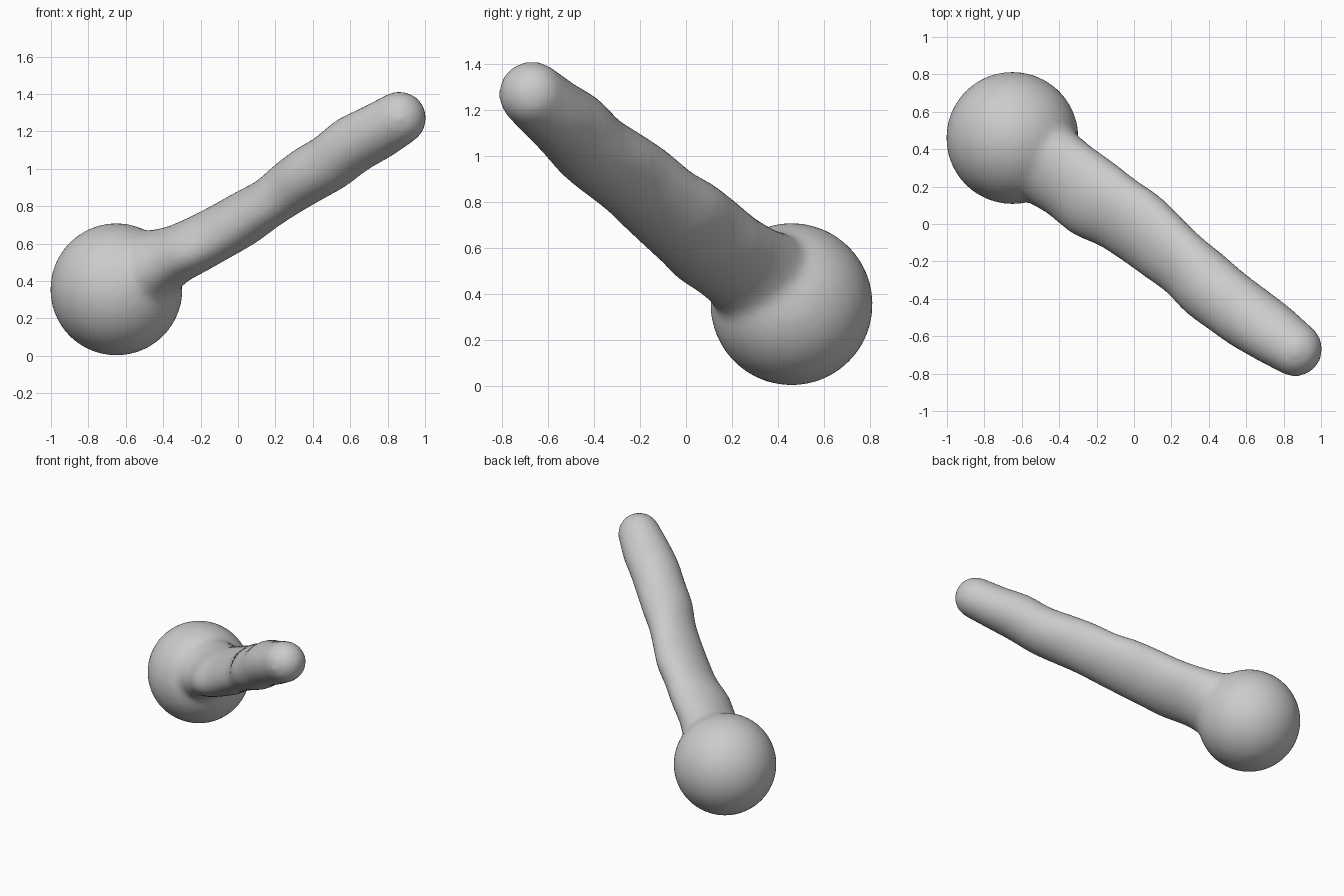
import bpy, bmesh, math
from mathutils import Vector, Matrix

if "Cube" in bpy.data.objects:
    bpy.data.objects.remove(bpy.data.objects["Cube"])

BALL = Vector((-0.65, 0.46, 0.355))   # centre of the ball
TIP = Vector((0.86, -0.67, 1.27))     # centre of the rounded tip
AXIS = TIP - BALL
D = AXIS.normalized()
E1 = Vector((-D.y, D.x, 0)).normalized()
E2 = D.cross(E1)

# Arm outline: position along axis, then half widths either side of the axis
# seen from the front, the right and the top
STATIONS = [
    (.10, .23, .23, .24, .24, .24, .24),
    (.14, .20, .185, .225, .225, .228, .222),
    (.20, .155, .160, .205, .215, .218, .210),
    (.28, .135, .162, .188, .228, .223, .215),
    (.36, .120, .170, .193, .215, .217, .183),
    (.44, .118, .170, .188, .211, .225, .170),
    (.52, .112, .157, .170, .203, .205, .167),
    (.60, .133, .155, .174, .191, .184, .166),
    (.68, .142, .161, .166, .190, .174, .193),
    (.76, .145, .163, .150, .192, .166, .190),
    (.84, .161, .153, .168, .167, .162, .190),
    (.92, .147, .158, .156, .152, .158, .175),
    (1.0, .142, .147, .145, .144, .147, .147),
]
NORMALS = [Vector((-.518, 0, .855)), Vector((0, .6295, .777)), Vector((.5993, .8006, 0))]
FLAT = [(n.dot(E1), n.dot(E2)) for n in NORMALS]
SIDES = 40


def section(row):
    """Fit an ellipse to the three pairs of half widths."""
    ups, lows = row[1::2], row[2::2]
    normal = Matrix(((0, 0), (0, 0)))
    rhs = Vector((0, 0))
    for (p, q), u, l in zip(FLAT, ups, lows):
        m = (u - l) / 2
        normal += Matrix(((p * p, p * q), (p * q, q * q)))
        rhs += Vector((p * m, q * m))
    c = normal.inverted() @ rhs
    form = Matrix([(p * p, 2 * p * q, q * q) for p, q in FLAT])
    a, b, d = form.inverted() @ Vector([((u + l) / 2) ** 2 for u, l in zip(ups, lows)])
    k = math.sqrt(a)
    return c, k, b / k, math.sqrt(max(d - b * b / a, .001))


def ring(bm, row, shrink=1.0, push=0.0):
    c, k, m, n = section(row)
    base = BALL + AXIS * row[0] + D * push + E1 * c.x + E2 * c.y
    verts = []
    for i in range(SIDES):
        t = 2 * math.pi * i / SIDES
        x, y = k * math.cos(t), m * math.cos(t) + n * math.sin(t)
        verts.append(bm.verts.new(base + (E1 * x + E2 * y) * shrink))
    return verts


def spline(a, b, c, d, t):
    return [.5 * (2 * q + (r - p) * t + (2 * p - 5 * q + 4 * r - s) * t * t
                  + (3 * q - p - 3 * r + s) * t ** 3) for p, q, r, s in zip(a, b, c, d)]


# Lofted arm with a domed tip
bm = bmesh.new()
rings = []
last = len(STATIONS) - 1
for i in range(last):
    a, d = STATIONS[max(i - 1, 0)], STATIONS[min(i + 2, last)]
    for j in range(4):
        rings.append(ring(bm, spline(a, STATIONS[i], STATIONS[i + 1], d, j / 4)))
for j in range(9):
    t = math.radians(j * 10.5)
    rings.append(ring(bm, STATIONS[-1], math.cos(t), .147 * math.sin(t)))
for r0, r1 in zip(rings, rings[1:]):
    for i in range(SIDES):
        j = (i + 1) % SIDES
        bm.faces.new((r0[i], r0[j], r1[j], r1[i]))
bm.faces.new(rings[0][::-1])
bm.faces.new(rings[-1])

# Ball at the lower end
bmesh.ops.create_icosphere(bm, subdivisions=5, radius=.354, matrix=Matrix.Translation(BALL))
bmesh.ops.recalc_face_normals(bm, faces=bm.faces)
mesh = bpy.data.meshes.new("ball_and_arm")
bm.to_mesh(mesh)
bm.free()
obj = bpy.data.objects.new("ball_and_arm", mesh)
bpy.context.collection.objects.link(obj)

# Fuse both into one skin and soften the neck
fuse = obj.modifiers.new("fuse", 'REMESH')
fuse.mode = 'VOXEL'
fuse.voxel_size = .022
fuse.use_smooth_shade = True
soft = obj.modifiers.new("soften", 'SMOOTH')
soft.factor = .5
soft.iterations = 10
